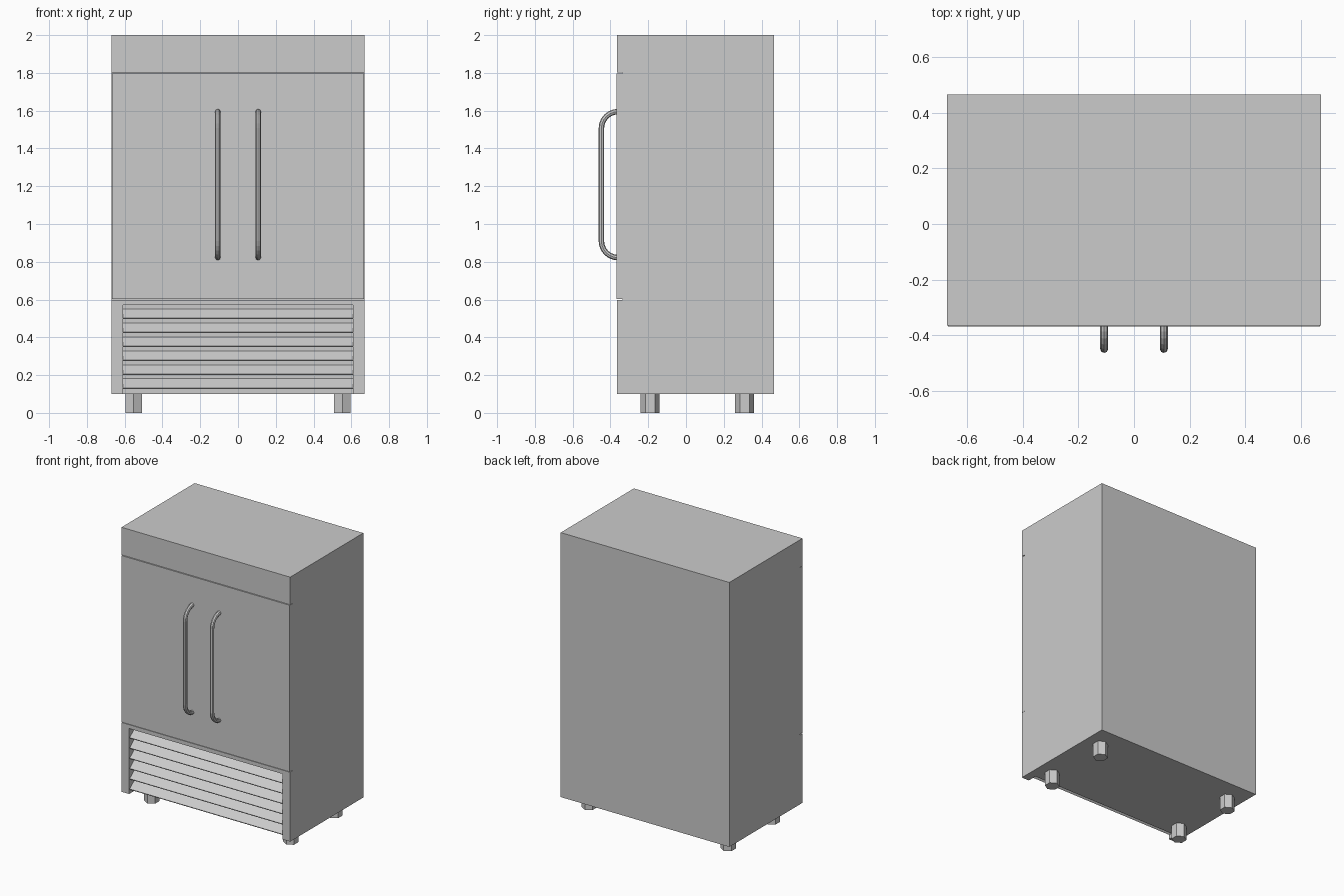
import bpy
import bmesh
import math
from mathutils import Matrix, Vector

default = bpy.data.objects.get("Cube")
if default:
    bpy.data.objects.remove(default, do_unlink=True)

# Single brushed grey finish
grey = bpy.data.materials.new("steel_grey")
grey.use_nodes = True
grey.diffuse_color = (0.6, 0.6, 0.6, 1)
grey.node_tree.nodes["Principled BSDF"].inputs["Base Color"].default_value = (0.6, 0.6, 0.6, 1)


def add_object(name, bm):
    bmesh.ops.recalc_face_normals(bm, faces=bm.faces)
    mesh = bpy.data.meshes.new(name)
    bm.to_mesh(mesh)
    bm.free()
    mesh.materials.append(grey)
    obj = bpy.data.objects.new(name, mesh)
    bpy.context.collection.objects.link(obj)
    return obj


def box(name, low, high):
    low, high = Vector(low), Vector(high)
    bm = bmesh.new()
    place = Matrix.Translation((low + high) / 2) @ Matrix.Diagonal((*(high - low), 1))
    bmesh.ops.create_cube(bm, size=1, matrix=place)
    return add_object(name, bm)


def extrude_along_x(name, profile, half_width):
    bm = bmesh.new()
    face = bm.faces.new([bm.verts.new((-half_width, y, z)) for y, z in profile])
    made = bmesh.ops.extrude_face_region(bm, geom=[face])["geom"]
    verts = [v for v in made if isinstance(v, bmesh.types.BMVert)]
    bmesh.ops.translate(bm, verts=verts, vec=(2 * half_width, 0, 0))
    return add_object(name, bm)


WIDTH, FRONT, BACK = 0.67, -0.365, 0.465
DOOR_BACK, GRILLE_BACK, GRILLE_HALF = -0.336, -0.295, 0.61

# Cabinet body with a shallow door recess and a grille opening
body = box("cabinet_body", (-WIDTH, FRONT, 0.1), (WIDTH, BACK, 2))
cutters = [
    box("door_cutter", (-1, -1, 0.598), (1, DOOR_BACK, 1.802)),
    box("grille_cutter", (-GRILLE_HALF, -1, 0), (GRILLE_HALF, GRILLE_BACK, 0.57)),
]
for cutter in cutters:
    cutter.hide_render = True
    cut = body.modifiers.new(cutter.name, "BOOLEAN")
    cut.operation = "DIFFERENCE"
    cut.solver = "EXACT"
    cut.object = cutter
bpy.context.view_layer.update()
graph = bpy.context.evaluated_depsgraph_get()
cut_mesh = bpy.data.meshes.new_from_object(body.evaluated_get(graph))
body.modifiers.clear()
body.data = cut_mesh
for cutter in cutters:
    bpy.data.objects.remove(cutter, do_unlink=True)

# Door panel, separated from the body by narrow gaps
box("door_panel", (-WIDTH + 0.002, FRONT - 0.002, 0.602), (WIDTH - 0.002, DOOR_BACK + 0.005, 1.798))

# Sloping louvre slats
for i in range(6):
    top = 0.55 - 0.0738 * i
    low = top - 0.048
    profile = [(-0.30, top), (-0.358, low), (-0.355, low - 0.006), (-0.297, top - 0.006)]
    extrude_along_x(f"louvre_slat_{i + 1}", profile, GRILLE_HALF)

# Hexagonal feet
for x in (-0.552, 0.552):
    for y in (-0.19, 0.31):
        bm = bmesh.new()
        place = Matrix.Translation((x, y, 0.052)) @ Matrix.Rotation(math.pi / 2, 4, "Z")
        bmesh.ops.create_cone(bm, cap_ends=True, segments=6, radius1=0.05, radius2=0.05,
                              depth=0.104, matrix=place)
        # keep a corner pointing straight forward
        if max(v.co.x for v in bm.verts) - x > 0.048:
            bmesh.ops.rotate(bm, verts=bm.verts, cent=(x, y, 0),
                             matrix=Matrix.Rotation(math.pi / 2, 3, "Z"))
        add_object(f"foot_{'left' if x > 0 else 'right'}_{'front' if y < 0 else 'back'}", bm)

# Bent tube handles
REACH, BEND, STEPS = -0.448, 0.088, 6
for side, x in (("left", 0.107), ("right", -0.107)):
    path = [(FRONT + 0.01, 1.595)]
    for centre_z, start in ((1.507, 0), (0.91, math.pi / 2)):
        for k in range(STEPS + 1):
            a = math.pi / 2 + start + k * math.pi / 2 / STEPS
            path.append((REACH + BEND + BEND * math.cos(a), centre_z + BEND * math.sin(a)))
    path.append((FRONT + 0.01, 0.822))
    curve = bpy.data.curves.new("handle_path", "CURVE")
    curve.dimensions = "3D"
    curve.bevel_depth = 0.0145
    curve.bevel_resolution = 2
    curve.use_fill_caps = True
    spline = curve.splines.new("POLY")
    spline.points.add(len(path) - 1)
    for point, (y, z) in zip(spline.points, path):
        point.co = (x, y, z, 1)
    spline.use_smooth = False
    curve.materials.append(grey)
    handle = bpy.data.objects.new(f"handle_{side}", curve)
    bpy.context.collection.objects.link(handle)
